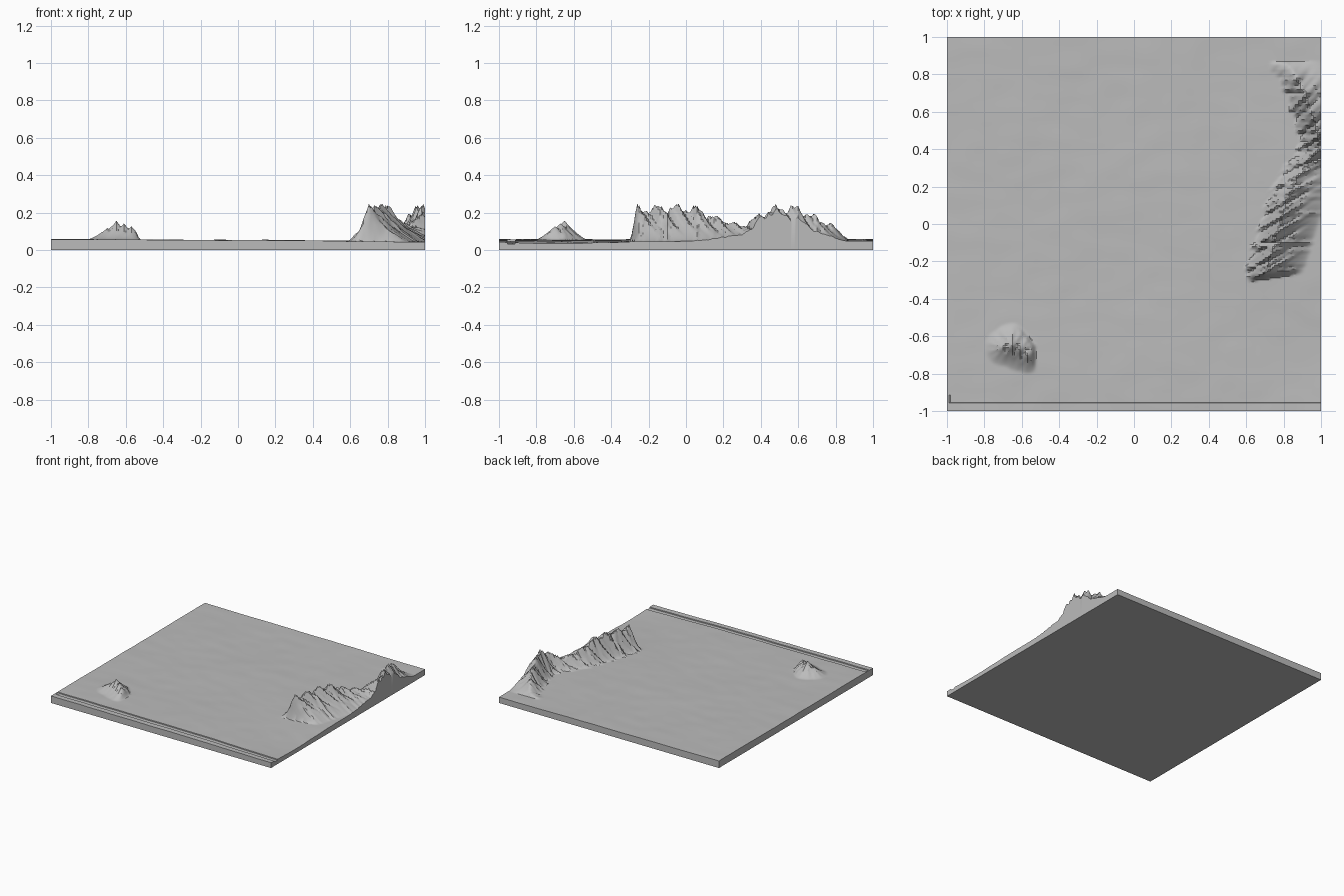
import bpy, bmesh, math, random
from mathutils import Vector, noise

random.seed(4)
if "Cube" in bpy.data.objects:
    bpy.data.objects.remove(bpy.data.objects["Cube"])

STEP = 0.01

# Ridge crest: y, x, height above the plain
CREST = [(-0.26, 0.70, 0.20), (-0.06, 0.76, 0.21), (0.06, 0.80, 0.20),
         (0.14, 0.82, 0.15), (0.30, 0.90, 0.09), (0.38, 0.97, 0.15),
         (0.44, 0.99, 0.19), (0.52, 0.97, 0.21), (0.60, 0.95, 0.20),
         (0.70, 0.91, 0.14), (0.78, 0.87, 0.10), (0.87, 0.81, 0.01)]

# Knoll spires: x, y, height, radius
KNOLL = [(-0.65, -0.65, 0.10, 0.12), (-0.61, -0.67, 0.085, 0.12),
         (-0.57, -0.70, 0.07, 0.10), (-0.70, -0.66, 0.06, 0.10)]


def clamp(v):
    return max(0.0, min(1.0, v))


def crest_at(y):
    """Interpolated crest position and height."""
    if y <= CREST[0][0]:
        return CREST[0][1:]
    for a, b in zip(CREST, CREST[1:]):
        if y <= b[0]:
            t = (y - a[0]) / (b[0] - a[0])
            return a[1] + (b[1] - a[1]) * t, a[2] + (b[2] - a[2]) * t
    return CREST[-1][1], 0.0


def tooth(v, period):
    """Sharp triangle wave, 1 on the spires and 0 in the notches."""
    f = v / period % 1.0
    return abs(2 * f - 1)


def plain(x, y):
    """Gently rolling ground."""
    z = 0.053 - 0.005 * x
    z -= 0.012 * math.exp(-((x - 1) / 0.5) ** 2 - ((y + 0.65) / 0.35) ** 2)
    z += 0.004 * noise.noise(Vector((x * 2, y * 2, 3)))
    return z + 0.0018 * noise.noise(Vector((x * 6, y * 9, 7)))


def ridge(x, y):
    """Fluted mountain ridge with a cliff at its front end."""
    if x < 0.5 or y < -0.32 or y > 0.9:
        return 0.0
    xc, h = crest_at(y)
    slant = y - 0.7 * (x - xc)
    spire = 0.65 * tooth(slant + 0.26, 0.105) + 0.35 * tooth(slant, 0.043)
    xc += 0.015 * noise.noise(Vector((0, y * 45, 1)))
    d = x - xc
    width = 0.21 if d > 0 else 0.085 + 0.04 * spire
    t = clamp(1 - abs(d) / width)
    flute = 1 - 0.34 * (1 - spire) * (1 if d < 0.08 else clamp(1 - (d - 0.08) / 0.1))
    cliff = clamp((y + 0.295 - 0.15 * (x - 0.7)) / 0.03)
    return h * 1.03 * t ** 1.45 * flute * cliff


def knoll(x, y):
    """Small hill of joined spires, broken off on one side."""
    h = 0.0
    for px, py, top, r in KNOLL:
        d = math.hypot(x - px, y - py)
        if d < r:
            a = math.atan2(y - py, x - px)
            flute = 1 - 0.18 * tooth(a, math.pi / 5) * clamp(d / 0.04)
            h = max(h, top * (1 - d / r) ** 1.3 * flute)
    edge = min(-0.535 - x, (-0.575 - x) - (y + 0.60) * 0.8)
    return h * clamp(edge / 0.02 + 0.5)


def channel(x, y):
    """Shallow channel along the front edge, closed at one end."""
    return 0.008 if x > -0.985 and -0.9555 < y < -0.9145 else 0.0


def height(x, y):
    return plain(x, y) + ridge(x, y) + knoll(x, y) - channel(x, y)


# Grid lines, with paired rows at the channel walls
xs = [-1 + i * STEP for i in range(201)]
ys = [-1 + i * STEP for i in range(201)]
ys = sorted(ys + [-0.956, -0.955, -0.915, -0.914])

# Terrain surface
bm = bmesh.new()
rows = [[bm.verts.new((x, y, height(x, y))) for x in xs] for y in ys]
for low, high in zip(rows, rows[1:]):
    for i in range(len(xs) - 1):
        bm.faces.new((low[i], low[i + 1], high[i + 1], high[i]))

# Side walls and underside
rim = [e for e in bm.edges if e.is_boundary]
skirt = bmesh.ops.extrude_edge_only(bm, edges=rim)["geom"]
for v in skirt:
    if isinstance(v, bmesh.types.BMVert):
        v.co.z = 0
bmesh.ops.holes_fill(bm, edges=[e for e in bm.edges if e.is_boundary], sides=0)
bmesh.ops.recalc_face_normals(bm, faces=bm.faces)

mesh = bpy.data.meshes.new("terrain_slab")
bm.to_mesh(mesh)
bm.free()
terrain = bpy.data.objects.new("terrain_slab", mesh)
bpy.context.collection.objects.link(terrain)

# Single stone grey
grey = bpy.data.materials.new("stone_grey")
grey.use_nodes = True
colour = (0.5, 0.5, 0.5, 1)
grey.diffuse_color = colour
grey.node_tree.nodes["Principled BSDF"].inputs["Base Color"].default_value = colour
mesh.materials.append(grey)

bpy.context.view_layer.objects.active = terrain
terrain.select_set(True)
bpy.ops.object.shade_smooth_by_angle(angle=math.radians(30))
